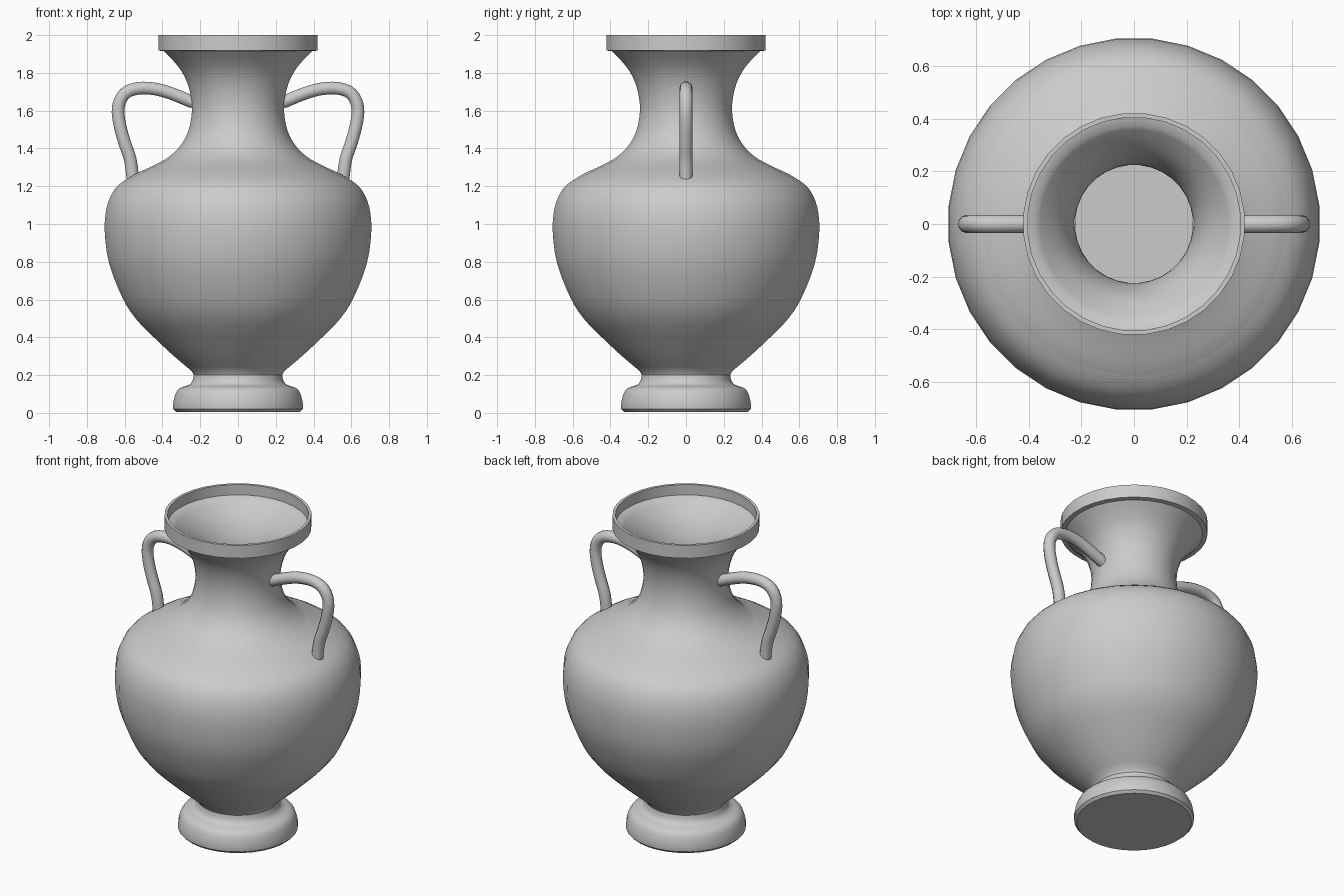
import bpy, bmesh, math
from mathutils import Vector

if "Cube" in bpy.data.objects:
    bpy.data.objects.remove(bpy.data.objects["Cube"])

SEG = 32


def smooth_path(pts, n=3):
    """Catmull-Rom curve through 2D points."""
    p = [Vector(q) for q in pts]
    p = [2 * p[0] - p[1]] + p + [2 * p[-1] - p[-2]]
    out = []
    for a, b, c, d in zip(p, p[1:], p[2:], p[3:]):
        for i in range(n):
            t = i / n
            out.append(0.5 * (2 * b + (c - a) * t + (2 * a - 5 * b + 4 * c - d) * t * t
                              + (3 * b - a - 3 * c + d) * t ** 3))
    return out + [p[-2]]


def finish(ob, angle):
    bpy.ops.object.select_all(action='DESELECT')
    bpy.context.view_layer.objects.active = ob
    ob.select_set(True)
    bpy.ops.object.shade_smooth_by_angle(angle=math.radians(angle))


def lathe(name, profile):
    """Revolve an (r, z) profile round z; r = 0 ends close it."""
    bm = bmesh.new()
    rings = []
    for r, z in profile:
        if r < 1e-5:
            rings.append([bm.verts.new((0, 0, z))] * SEG)
        else:
            angs = [(i + 0.5) * math.tau / SEG for i in range(SEG)]
            rings.append([bm.verts.new((r * math.cos(a), r * math.sin(a), z)) for a in angs])
    for lo, hi in zip(rings, rings[1:]):
        for i in range(SEG):
            j = (i + 1) % SEG
            bm.faces.new(dict.fromkeys((lo[i], lo[j], hi[j], hi[i])))
    bmesh.ops.recalc_face_normals(bm, faces=bm.faces)
    me = bpy.data.meshes.new(name)
    bm.to_mesh(me)
    bm.free()
    ob = bpy.data.objects.new(name, me)
    bpy.context.collection.objects.link(ob)
    finish(ob, 35)
    return ob


# Hollow vase: foot, outer wall, lip, inner wall and floor
foot = [(0, 0.005), (0.33, 0.005)] + smooth_path(
    [(0.345, 0.02), (0.345, 0.05), (0.333, 0.1), (0.312, 0.13), (0.275, 0.143)], 2)
stem = smooth_path([(0.255, 0.152), (0.242, 0.17), (0.235, 0.2)], 2)
wall = smooth_path([(0.245, 0.22), (0.34, 0.3), (0.45, 0.402), (0.545, 0.5), (0.615, 0.61),
                    (0.685, 0.79), (0.709, 0.96), (0.698, 1.09), (0.655, 1.185), (0.58, 1.245),
                    (0.47, 1.297), (0.375, 1.35), (0.31, 1.41), (0.265, 1.49), (0.245, 1.6),
                    (0.258, 1.71), (0.295, 1.8), (0.345, 1.865), (0.395, 1.915)])
lip = [(0.423, 1.918), (0.423, 2.0), (0.406, 2.0), (0.406, 1.935)]
inner = [(max(r - 0.02, 0.215), z + 0.012) for r, z in reversed(wall)]
lathe("vase_body", foot + stem + wall + lip + inner + [(0, inner[-1][1])])

# Two tubular handles from neck to shoulder
path = smooth_path([(0.235, 1.643), (0.35, 1.69), (0.44, 1.715), (0.53, 1.718), (0.6, 1.69),
                    (0.634, 1.62), (0.627, 1.53), (0.6, 1.43), (0.57, 1.34), (0.556, 1.235)])
for side, label in ((1, "right"), (-1, "left")):
    cu = bpy.data.curves.new("handle_" + label, 'CURVE')
    cu.dimensions = '3D'
    cu.bevel_depth = 0.035
    cu.bevel_resolution = 3
    cu.use_fill_caps = True
    sp = cu.splines.new('POLY')
    sp.points.add(len(path) - 1)
    for pt, (x, z) in zip(sp.points, path):
        pt.co = (side * x, 0, z, 1)
    ob = bpy.data.objects.new("handle_" + label, cu)
    bpy.context.collection.objects.link(ob)
    bpy.ops.object.select_all(action='DESELECT')
    bpy.context.view_layer.objects.active = ob
    ob.select_set(True)
    bpy.ops.object.convert(target='MESH')
    finish(bpy.context.object, 50)
